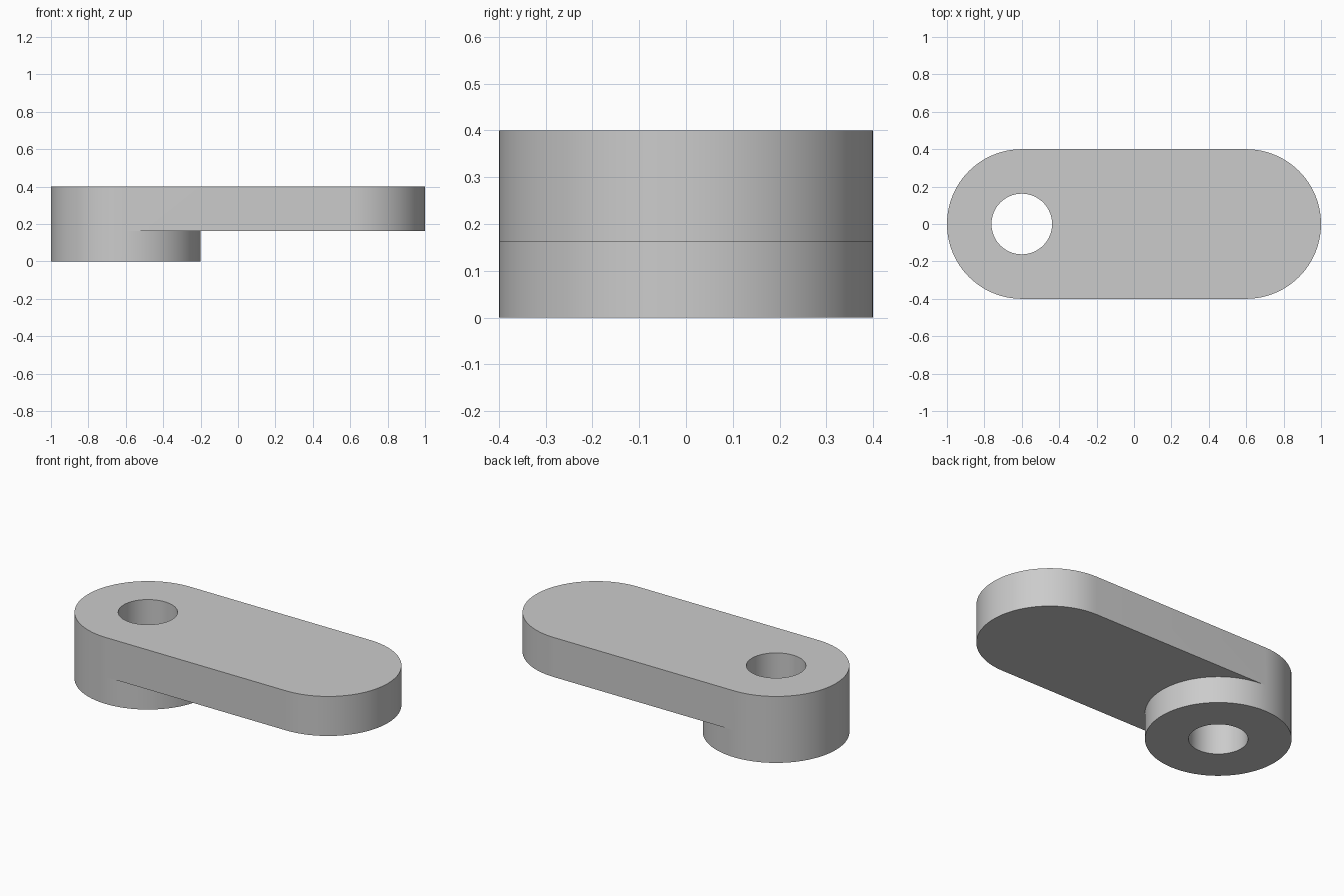
import bpy, bmesh
from math import cos, sin, pi, radians

cube = bpy.data.objects.get("Cube")
if cube:
    bpy.data.objects.remove(cube)

END_X, RADIUS, HOLE_R = 0.6, 0.4, 0.162
STEP_Z, TOP_Z = 0.162, 0.4
N = 48  # segments per half circle

grey = bpy.data.materials.new("plain_grey")
grey.use_nodes = True
colour = (0.6, 0.6, 0.6, 1)
grey.diffuse_color = colour
grey.node_tree.nodes["Principled BSDF"].inputs["Base Color"].default_value = colour

bm = bmesh.new()


def arc(cx, r, start, z, count=N + 1):
    """Counter-clockwise half circle of vertices."""
    angles = [start + pi * i / N for i in range(count)]
    return [bm.verts.new((cx + r * cos(a), r * sin(a), z)) for a in angles]


def strip(a, b):
    """Quads between two vertex rows."""
    for i in range(len(a) - 1):
        bm.faces.new((a[i], a[i + 1], b[i + 1], b[i]))


def circle(r, z):
    """Left half and right half, sharing their end vertices."""
    left = arc(-END_X, r, pi / 2, z)
    inner = arc(-END_X, r, -pi / 2, z, N)[1:]
    # the first right-hand vertex coincides with the left arc's end
    bm.verts.remove(bm.verts[:][-N])
    return left, [left[-1]] + inner + [left[0]]


# Vertex rows of the boss, the through hole and the arm
boss_left, boss_right = circle(RADIUS, 0)
hole_low_left, hole_low_right = circle(HOLE_R, 0)
hole_top_left, hole_top_right = circle(HOLE_R, TOP_Z)
step_left, step_right = circle(RADIUS, STEP_Z)
top_left = arc(-END_X, RADIUS, pi / 2, TOP_Z)
end_low = arc(END_X, RADIUS, -pi / 2, STEP_Z)
end_top = arc(END_X, RADIUS, -pi / 2, TOP_Z)

# Round boss: walls and ring-shaped underside
strip(boss_left, step_left)
strip(boss_right, step_right)
strip(hole_low_left, boss_left)
strip(hole_low_right, boss_right)

# Arm: walls from boss side round the free end, and underside
strip(step_left, top_left)
strip([step_left[-1]] + end_low + [step_left[0]],
      [top_left[-1]] + end_top + [top_left[0]])
bm.faces.new(step_right + end_low[::-1])

# Arm top around the hole, and the hole wall
strip(top_left, hole_top_left)
bm.faces.new([top_left[-1]] + end_top + [top_left[0]] + hole_top_right[::-1])
strip(hole_top_left, hole_low_left)
strip(hole_top_right, hole_low_right)

bmesh.ops.recalc_face_normals(bm, faces=bm.faces)
mesh = bpy.data.meshes.new("crank_arm")
bm.to_mesh(mesh)
bm.free()
mesh.materials.append(grey)

arm = bpy.data.objects.new("crank_arm", mesh)
bpy.context.collection.objects.link(arm)
bpy.ops.object.select_all(action='DESELECT')
arm.select_set(True)
bpy.context.view_layer.objects.active = arm
bpy.ops.object.shade_smooth_by_angle(angle=radians(30))
